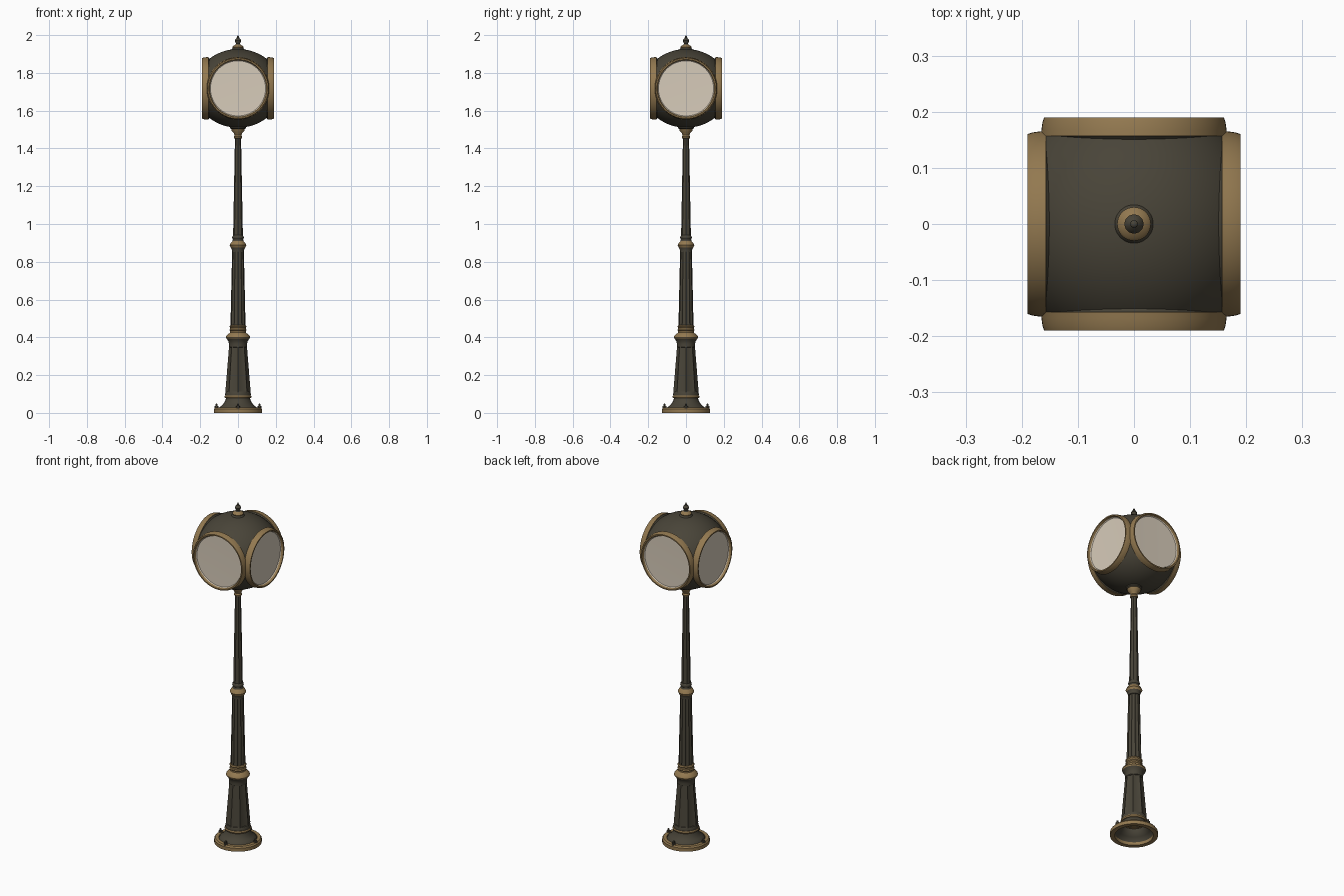
import bpy, bmesh, math
from mathutils import Matrix, Vector

if "Cube" in bpy.data.objects:
    bpy.data.objects.remove(bpy.data.objects["Cube"])


def mat(name, c):
    m = bpy.data.materials.new(name)
    m.diffuse_color = (*c, 1)
    m.use_nodes = True
    m.node_tree.nodes["Principled BSDF"].inputs["Base Color"].default_value = m.diffuse_color
    return m


DARK = mat("dark_bronze", (0.066, 0.058, 0.040))
BRASS = mat("aged_brass", (0.29, 0.19, 0.080))
CREAM = mat("cream_dial", (0.68, 0.60, 0.49))


def finish(bm, name, material, angle=35):
    bmesh.ops.recalc_face_normals(bm, faces=bm.faces)
    me = bpy.data.meshes.new(name)
    bm.to_mesh(me)
    bm.free()
    ob = bpy.data.objects.new(name, me)
    bpy.context.collection.objects.link(ob)
    me.materials.append(material)
    bpy.ops.object.select_all(action='DESELECT')
    ob.select_set(True)
    bpy.context.view_layer.objects.active = ob
    bpy.ops.object.shade_smooth_by_angle(angle=math.radians(angle))
    return ob


def lathe(name, profile, material, seg=32, closed=False, flutes=0, depth=0.0,
          matrix=None, angle=35):
    """Spin (radius, height) points about z; flutes cut the radius by a rule."""
    bm = bmesh.new()
    rings = []
    for r, z in profile:
        ring = []
        for i in range(seg):
            a = 2 * math.pi * i / seg
            k = 1.0
            if flutes:
                k -= depth * abs(math.sin(flutes * a / 2)) ** 0.7
            ring.append(bm.verts.new((r * k * math.cos(a), r * k * math.sin(a), z)))
        rings.append(ring)
    pairs = list(zip(rings, rings[1:]))
    if closed:
        pairs.append((rings[-1], rings[0]))
    for p, q in pairs:
        for i in range(seg):
            j = (i + 1) % seg
            bm.faces.new((p[i], p[j], q[j], q[i]))
    bmesh.ops.remove_doubles(bm, verts=bm.verts, dist=1e-5)
    if matrix:
        bm.transform(matrix)
    return finish(bm, name, material, angle)


# Base: hollow brass ring with a flared skirt
lathe("base_ring", [(0.102, 0), (0.127, 0), (0.127, 0.02), (0.121, 0.028), (0.102, 0.028)],
      BRASS, 48, closed=True)
lathe("base_skirt", [(0.104, 0.012), (0.098, 0.03), (0.085, 0.04), (0.072, 0.055),
                     (0.065, 0.072), (0.063, 0.08)], DARK, 48)
lathe("base_band", [(0.05, 0.078), (0.069, 0.078), (0.072, 0.085), (0.069, 0.092),
                    (0.05, 0.096)], BRASS)

# Anchor bolts
for i in range(4):
    a = i * math.pi / 2
    at = Matrix.Translation((0.114 * math.cos(a), 0.114 * math.sin(a), 0))
    lathe("anchor_nut", [(0, 0.025), (0.011, 0.025), (0.011, 0.036), (0, 0.036)],
          DARK, 6, matrix=at)
    lathe("anchor_bolt", [(0.006, 0.03), (0.006, 0.046), (0, 0.051)], DARK, 10, matrix=at)

# Fluted pedestal
lathe("pedestal_foot", [(0.067, 0.09), (0.068, 0.1), (0.064, 0.112), (0.05, 0.116)], DARK)
lathe("pedestal", [(0.067, 0.11), (0.0475, 0.35)], DARK, 80, flutes=8, depth=0.12, angle=25)
lathe("pedestal_cap", [(0.04, 0.345), (0.048, 0.35), (0.048, 0.365), (0.051, 0.38),
                       (0.061, 0.393)], DARK)
lathe("pedestal_band", [(0.061, 0.393), (0.064, 0.4), (0.062, 0.407), (0.048, 0.42),
                        (0.042, 0.425), (0.042, 0.433), (0.046, 0.438), (0.042, 0.443),
                        (0.042, 0.452), (0.046, 0.457), (0.042, 0.463), (0.03, 0.466)], BRASS)

# Fluted middle shaft and its collar
lathe("middle_shaft", [(0.04, 0.46), (0.031, 0.86)], DARK, 96, flutes=12, depth=0.12, angle=25)
lathe("middle_cap", [(0.024, 0.85), (0.033, 0.853), (0.033, 0.866), (0.038, 0.876)], DARK)
lathe("middle_band", [(0.03, 0.874), (0.038, 0.876), (0.044, 0.888), (0.038, 0.9),
                      (0.029, 0.91)], BRASS)
lathe("middle_neck", [(0.03, 0.908), (0.027, 0.92), (0.031, 0.928), (0.03, 0.935),
                      (0.024, 0.942)], DARK)

# Slim upper shaft and the collar under the head
lathe("upper_shaft", [(0.026, 0.935), (0.016, 1.46)], DARK, 64, flutes=8, depth=0.09, angle=25)
lathe("head_collar", [(0.01, 1.45), (0.02, 1.454), (0.022, 1.462), (0.018, 1.47),
                      (0.023, 1.482), (0.034, 1.494), (0.036, 1.503)], BRASS)
lathe("head_seat", [(0.036, 1.503), (0.043, 1.508), (0.043, 1.518), (0.03, 1.522)], DARK)

# Head: flattened sphere with four sides sliced off
CZ = 1.718
bm = bmesh.new()
bmesh.ops.create_uvsphere(bm, u_segments=64, v_segments=40, radius=1)
bm.transform(Matrix.Translation((0, 0, CZ)) @ Matrix.Diagonal((0.23, 0.23, 0.208, 1)))
for n in ((1, 0, 0), (-1, 0, 0), (0, 1, 0), (0, -1, 0)):
    n = Vector(n)
    bmesh.ops.bisect_plane(bm, geom=bm.verts[:] + bm.edges[:] + bm.faces[:],
                           plane_co=n * 0.16, plane_no=n, clear_outer=True)
finish(bm, "clock_body", DARK, 40)

# Four dials, each with a dark housing, brass bezel and cream face
for i in range(4):
    m = (Matrix.Translation((0, 0, CZ)) @ Matrix.Rotation(i * math.pi / 2, 4, 'Z')
         @ Matrix.Rotation(math.pi / 2, 4, 'X'))
    lathe("dial_housing", [(0.148, 0.142), (0.164, 0.158)], DARK, 64, matrix=m)
    lathe("dial_bezel", [(0.150, 0.157), (0.166, 0.157), (0.165, 0.168), (0.163, 0.182),
                         (0.160, 0.190), (0.153, 0.190), (0.149, 0.182)],
          BRASS, 64, closed=True, matrix=m)
    lathe("dial_face", [(0.151, 0.180), (0.146, 0.174), (0, 0.172)], CREAM, 64, matrix=m)

# Finial on top
lathe("finial_base", [(0.036, 1.916), (0.034, 1.925), (0.028, 1.932)], DARK)
lathe("finial_band", [(0.028, 1.932), (0.03, 1.937), (0.026, 1.943), (0.014, 1.949)], BRASS)
lathe("finial_spike", [(0.014, 1.948), (0.01, 1.955), (0.015, 1.964), (0.017, 1.971),
                       (0.013, 1.979), (0.006, 1.985), (0.007, 1.99), (0, 2.0)], DARK, 24)
